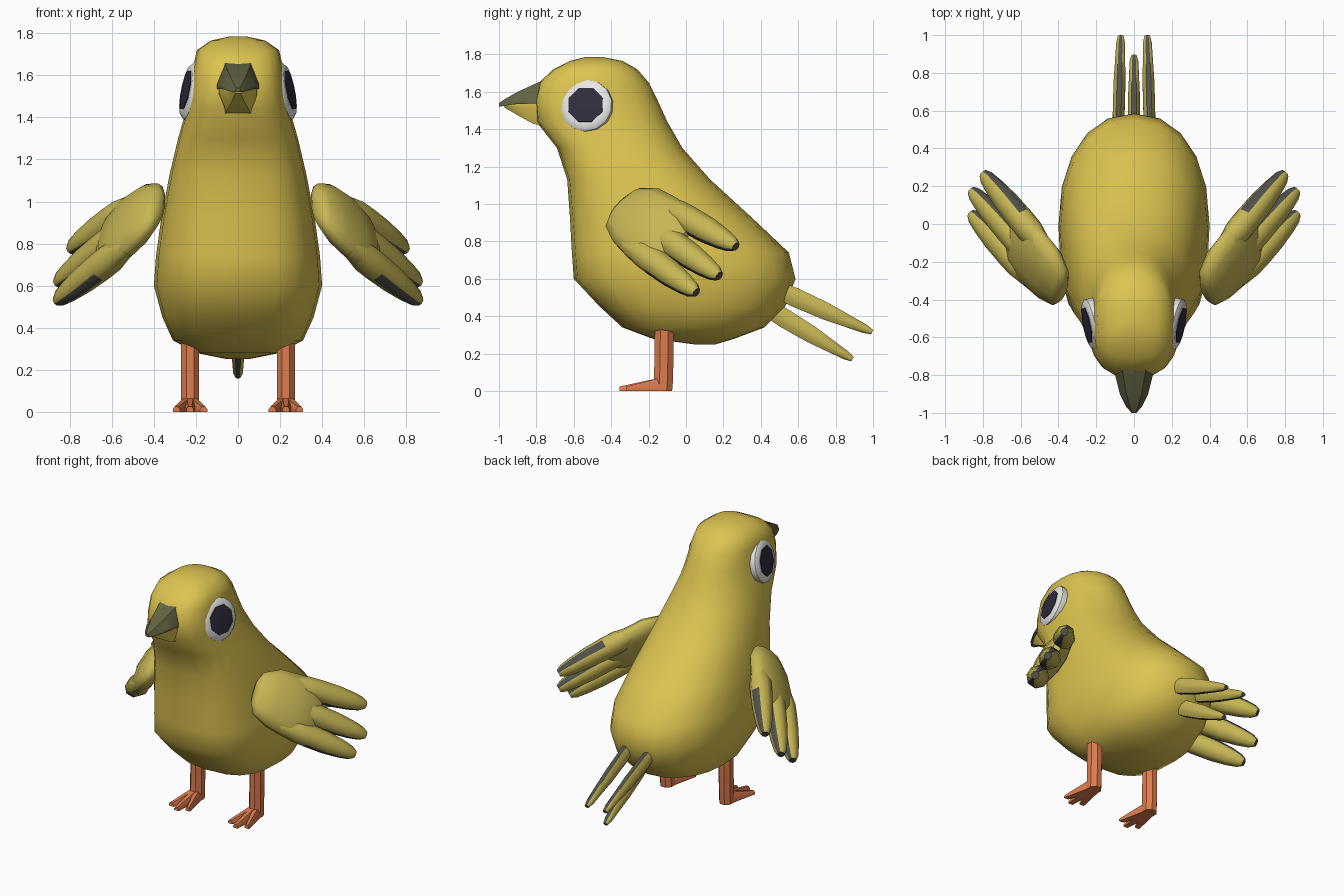
import bpy, bmesh, math
from mathutils import Vector

if "Cube" in bpy.data.objects:
    bpy.data.objects.remove(bpy.data.objects["Cube"])


def material(name, rgb):
    m = bpy.data.materials.new(name)
    m.diffuse_color = (*rgb, 1)
    m.use_nodes = True
    m.node_tree.nodes["Principled BSDF"].inputs["Base Color"].default_value = m.diffuse_color
    return m


YELLOW = material("yellow", (0.72, 0.55, 0.08))
WING = material("wing_yellow", (0.57, 0.47, 0.09))
DARK = material("dark_grey", (0.08, 0.08, 0.07))
OLIVE = material("olive", (0.125, 0.125, 0.055))
ORANGE = material("orange", (0.72, 0.2, 0.075))
WHITE = material("white", (0.8, 0.8, 0.78))
PUPIL = material("pupil", (0.03, 0.026, 0.048))


def loft(name, rings, mats, rule=None, angle=40):
    """Skin a list of equal-sized point rings, cap both ends, colour by rule."""
    bm = bmesh.new()
    vs = [[bm.verts.new(p) for p in r] for r in rings]
    n = len(rings[0])
    for a, b in zip(vs, vs[1:]):
        for i in range(n):
            j = (i + 1) % n
            bm.faces.new((a[i], a[j], b[j], b[i]))
    bm.faces.new(vs[0])
    bm.faces.new(vs[-1])
    bmesh.ops.recalc_face_normals(bm, faces=bm.faces)
    if rule:
        for f in bm.faces:
            f.material_index = rule(f.calc_center_median(), f.normal)
    me = bpy.data.meshes.new(name)
    bm.to_mesh(me)
    bm.free()
    ob = bpy.data.objects.new(name, me)
    bpy.context.collection.objects.link(ob)
    for m in mats:
        me.materials.append(m)
    bpy.ops.object.select_all(action='DESELECT')
    ob.select_set(True)
    bpy.context.view_layer.objects.active = ob
    bpy.ops.object.shade_smooth_by_angle(angle=math.radians(angle))
    return ob


def oval(c, u, v, ru, rv, n=8, turn=0.5):
    """Ring of n points around c spanned by u and v."""
    return [c + u * ru * math.cos(t) + v * rv * math.sin(t)
            for t in (2 * math.pi * (i + turn) / n for i in range(n))]


# Body and head: horizontal slices (z, front y, back y, half width)
SLICES = [(0.25, 0.04, 0.16, 0.05), (0.28, -0.18, 0.26, 0.2), (0.34, -0.34, 0.42, 0.31),
          (0.45, -0.46, 0.53, 0.36), (0.6, -0.6, 0.585, 0.4), (0.74, -0.61, 0.55, 0.39),
          (0.92, -0.62, 0.36, 0.365), (1.13, -0.635, 0.13, 0.325), (1.3, -0.69, -0.02, 0.285),
          (1.44, -0.8, -0.1, 0.245), (1.55, -0.81, -0.15, 0.225), (1.65, -0.785, -0.2, 0.212),
          (1.72, -0.71, -0.26, 0.195), (1.765, -0.62, -0.34, 0.13), (1.785, -0.54, -0.44, 0.04)]


def body_ring(z, yf, yb, w):
    pts = []
    for i in range(20):
        a = 2 * math.pi * i / 20
        c, s = math.cos(a), math.sin(a)
        e = 2 / (3.0 if s < 0 else 2.2)
        pts.append(Vector((math.copysign(abs(c) ** e, c) * w,
                           (yf + yb) / 2 + math.copysign(abs(s) ** e, s) * (yb - yf) / 2, z)))
    return pts


loft("body", [body_ring(*s) for s in SLICES], [YELLOW], angle=70)


# Beak: upper and lower halves, (y, half width, narrow half width, z flat, z ridge)
def beak(name, sections, mat):
    loft(name, [[Vector(p) for p in ((-w, y, z0), (-w, y, z0 * 0.8 + z1 * 0.2), (-t, y, z1),
                                     (t, y, z1), (w, y, z0 * 0.8 + z1 * 0.2), (w, y, z0))]
                for y, w, t, z0, z1 in sections], [mat], angle=25)


beak("upper_beak", [(-0.72, 0.105, 0.065, 1.535, 1.68), (-0.79, 0.102, 0.06, 1.535, 1.65),
                    (-0.9, 0.075, 0.04, 1.535, 1.6), (-0.97, 0.04, 0.02, 1.525, 1.56),
                    (-1.0, 0.012, 0.008, 1.52, 1.54)], OLIVE)
beak("lower_beak", [(-0.74, 0.095, 0.065, 1.535, 1.41), (-0.82, 0.09, 0.055, 1.535, 1.43),
                    (-0.9, 0.06, 0.03, 1.535, 1.475), (-0.97, 0.025, 0.012, 1.53, 1.515)], YELLOW)

X, Y, Z = Vector((1, 0, 0)), Vector((0, 1, 0)), Vector((0, 0, 1))

for side, sx in (("right", 1), ("left", -1)):
    # Eye: white rim with an eight-sided pupil
    n = Vector((sx, -0.2, 0.2)).normalized()
    u = n.cross(Z).normalized()
    v = u.cross(n)
    c = Vector((sx * 0.213, -0.53, 1.523))
    loft(side + "_eye_rim", [oval(c + n * d, u, v, r, r, 14) for d, r in
         ((-0.05, 0.125), (-0.01, 0.142), (0.02, 0.14), (0.036, 0.12), (0.036, 0.09))], [WHITE])
    loft(side + "_pupil", [oval(c + n * d, u, v, r, r, 8) for d, r in
         ((0.02, 0.1), (0.04, 0.1), (0.044, 0.05))], [PUPIL])

    # Wing frame: length, chord (downward) and outward directions
    L = Vector((0.594 * sx, 0.663, -0.456)).normalized()
    C = Vector((0.14 * sx, -0.7, -0.7))
    C = (C - L * C.dot(L)).normalized()
    N = L.cross(C) * -sx
    R = Vector((0.45 * sx, -0.25, 0.95))

    # Palm of the wing
    palm = [(-0.13, 0.03, 0.08, 0.03), (-0.1, 0.025, 0.145, 0.055), (0.0, 0.02, 0.195, 0.078),
            (0.14, 0.025, 0.215, 0.082), (0.25, 0.03, 0.2, 0.068), (0.33, 0.03, 0.13, 0.03)]
    loft(side + "_wing", [oval(R + L * a + C * b, C, N, rc, rn, 12) for a, b, rc, rn in palm],
         [WING], angle=60)

    # Three feathers with dark edges and light notches between them
    for k, (b0, b1, tip) in enumerate(((-0.105, -0.15, 0.63), (0.03, 0.035, 0.68), (0.165, 0.18, 0.64))):
        def feather_rule(p, nm, k=k):
            d = (p - R).dot(L)
            e = nm.dot(C)
            if nm.dot(L) > 0.8:
                return 1
            if abs(e) < 0.8 or d < 0.18:
                return 0
            inner = k == 1 or (k == 0 and e > 0) or (k == 2 and e < 0)
            if d < 0.31:
                return 2 if inner else 0
            return 1

        rings = []
        for t, rc, rn in ((0.08, 0.06, 0.045), (0.22, 0.075, 0.07), (0.31, 0.076, 0.07),
                          (0.45, 0.073, 0.064), (0.57, 0.06, 0.052), (0.645, 0.045, 0.04), (0.68, 0.026, 0.025)):
            a = t * tip / 0.68
            b = b0 + (b1 - b0) * t / 0.68
            rings.append(oval(R + L * a + C * b, C, N, rc, rn))
        loft(f"{side}_wing_feather_{k + 1}", rings, [WING, DARK, WHITE], feather_rule, 50)

    # Leg and three-toed foot
    lx = 0.228 * sx
    loft(side + "_leg", [oval(Vector((lx, y, z)), X, Y, 0.047, 0.055) for y, z in
         ((-0.125, 0.0), (-0.12, 0.06), (-0.115, 0.38))], [ORANGE])
    for k, (dx, ty) in enumerate(((-0.065, -0.32), (0, -0.355), (0.065, -0.32))):
        rings = []
        for f, w, h in ((0, 0.035, 0.075), (0.35, 0.028, 0.06), (1, 0.017, 0.024)):
            px, y = lx + dx * f, -0.1 + (ty + 0.1) * f
            rings.append([Vector((px + i * w, y, z * h)) for i, z in
                          ((-1, 0), (-1, 0.5), (-0.5, 1), (0.5, 1), (1, 0.5), (1, 0))])
        loft(f"{side}_toe_{k + 1}", rings, [ORANGE])


# Tail feathers: dark above and below, yellow on the sides
def tail_feather(name, start, end):
    d = (end - start).normalized()
    up = X.cross(d).normalized()
    loft(name, [oval(start.lerp(end, f), X, up, w, h) for f, w, h in
         ((0, 0.026, 0.045), (0.25, 0.034, 0.055), (0.55, 0.034, 0.05), (0.93, 0.025, 0.026), (1, 0.016, 0.014))],
         [WING, DARK], lambda p, nm: int(abs(nm.dot(up)) > 0.8 or nm.dot(d) > 0.7), 50)


for side, sx in (("right", 1), ("left", -1)):
    tail_feather(side + "_tail_feather", Vector((0.085 * sx, 0.44, 0.565)), Vector((0.07 * sx, 0.995, 0.315)))
tail_feather("middle_tail_feather", Vector((0, 0.4, 0.465)), Vector((0, 0.89, 0.17)))
